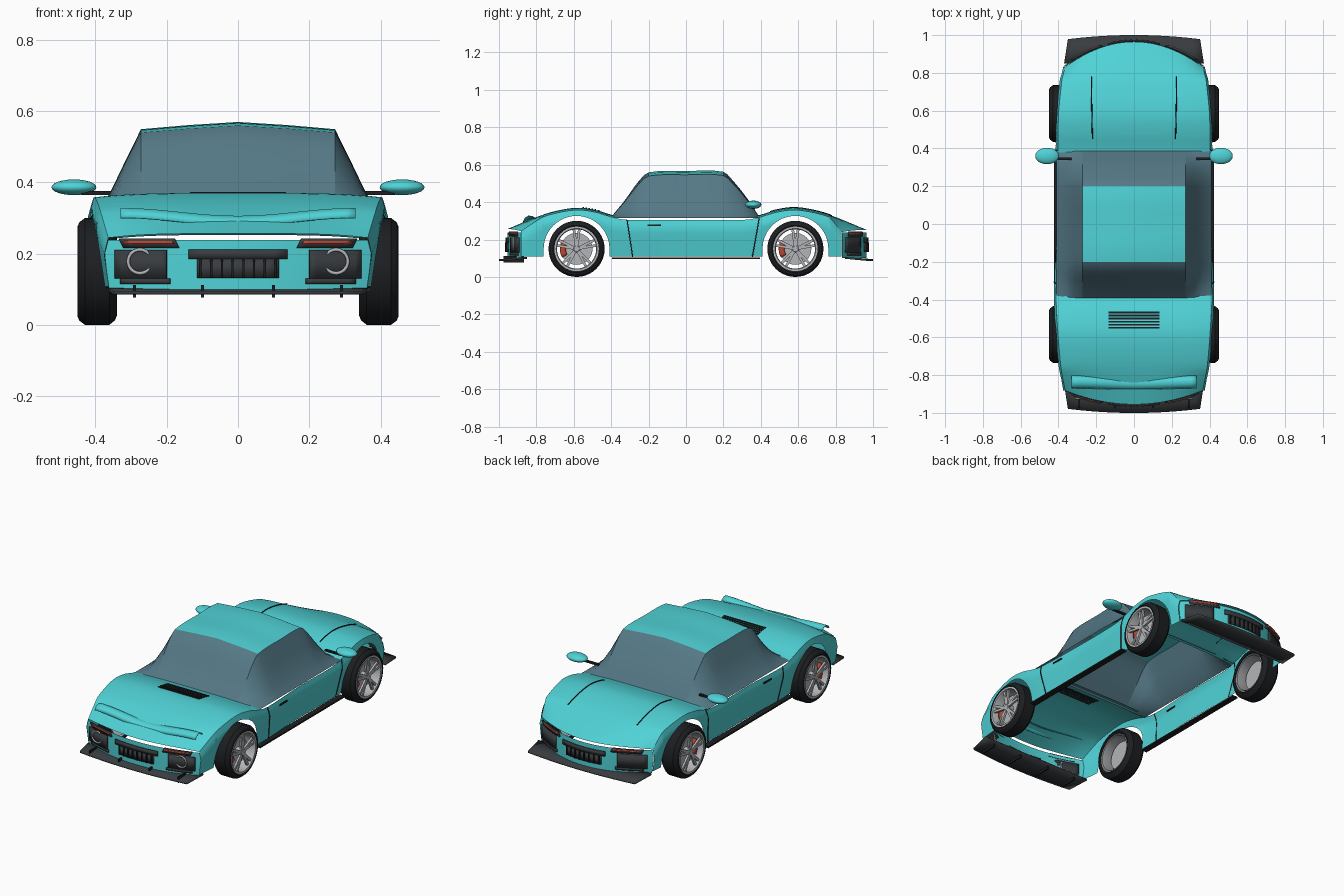
import bpy, bmesh, math

if "Cube" in bpy.data.objects:
    bpy.data.objects.remove(bpy.data.objects["Cube"])

def mat(name, *c):
    m = bpy.data.materials.new(name)
    m.diffuse_color = (*c, 1)
    m.use_nodes = True
    m.node_tree.nodes["Principled BSDF"].inputs["Base Color"].default_value = m.diffuse_color
    return m

PAINT = mat("teal_paint", .08, .65, .68)
GLASS = mat("tinted_glass", .09, .19, .24)
BLACK = mat("black_trim", .012, .013, .015)
DARK = mat("dark_panel", .04, .045, .05)
RED = mat("red", .5, .06, .03)
METAL = mat("metal", .45, .46, .48)

def finish(name, bm, m, angle=40):
    bmesh.ops.remove_doubles(bm, verts=bm.verts, dist=1e-5)
    bmesh.ops.recalc_face_normals(bm, faces=bm.faces)
    me = bpy.data.meshes.new(name)
    bm.to_mesh(me)
    bm.free()
    me.materials.append(m)
    o = bpy.data.objects.new(name, me)
    bpy.context.collection.objects.link(o)
    bpy.ops.object.select_all(action='DESELECT')
    o.select_set(True)
    bpy.context.view_layer.objects.active = o
    bpy.ops.object.shade_smooth_by_angle(angle=math.radians(angle))
    return o

def grid(name, us, vs, f, m, thick=0, angle=40):
    """Surface through f(u, v) over two lists of parameters."""
    bm = bmesh.new()
    rows = [[bm.verts.new(f(u, v)) for u in us] for v in vs]
    for a, b in zip(rows, rows[1:]):
        for i in range(len(us) - 1):
            bm.faces.new((a[i], a[i + 1], b[i + 1], b[i]))
    o = finish(name, bm, m, angle)
    if thick:
        mod = o.modifiers.new("thickness", 'SOLIDIFY')
        mod.thickness, mod.offset = thick, 0
    return o

def box(name, c, size, m, rx=0):
    bpy.ops.mesh.primitive_cube_add(size=1, location=c, rotation=(rx, 0, 0))
    o = bpy.context.object
    o.name, o.scale = name, size
    o.data.materials.append(m)
    return o

def tube(name, pts, r, m):
    cu = bpy.data.curves.new(name, 'CURVE')
    cu.dimensions, cu.bevel_depth, cu.bevel_resolution = '3D', r, 1
    sp = cu.splines.new('POLY')
    sp.points.add(len(pts) - 1)
    for p, q in zip(sp.points, pts):
        p.co = (*q, 1)
    cu.materials.append(m)
    o = bpy.data.objects.new(name, cu)
    bpy.context.collection.objects.link(o)

def lin(a, b, n):
    return [a + (b - a) * i / n for i in range(n + 1)]

def interp(tab, x):
    """Smooth (Hermite) curve through (x, value) pairs."""
    x = min(max(x, tab[0][0]), tab[-1][0])
    i = next(k for k in range(len(tab) - 1) if x <= tab[k + 1][0])
    def slope(k):
        a, b = tab[max(k - 1, 0)], tab[min(k + 1, len(tab) - 1)]
        return (b[1] - a[1]) / (b[0] - a[0])
    (x0, y0), (x1, y1) = tab[i], tab[i + 1]
    h = x1 - x0
    t = (x - x0) / h
    return (y0 * (2*t**3 - 3*t*t + 1) + h * slope(i) * (t**3 - 2*t*t + t)
            + y1 * (3*t*t - 2*t**3) + h * slope(i + 1) * (t**3 - t*t))

# Body shape: plan half width, top height, wheel-arch cut-out
WIDTH = [(-.955, .375), (-.75, .4), (-.58, .415), (-.38, .425), (0, .412), (.35, .415), (.58, .412), (.75, .395), (.965, .375)]
TOP = [(0, .317), (.32, .317), (.4, .333), (.48, .357), (.58, .37), (.7, .352), (.8, .32), (.965, .252)]
DROP, END, AXLE, ARCH = {1: .13, -1: .075}, {1: .965, -1: -.955}, .585, .176

def body_y(Y, u):
    s = 1 if Y > 0 else -1
    return Y - s * DROP[s] * u * u * max(0, (abs(Y) - .765) / .195)

def side_x(Y, depth):
    k = .97 + .03 * min(depth / .045, 1) - .075 * max(0, (depth - .045) / .2)
    return interp(WIDTH, Y) * k

def side_z(Y, t):
    d, bottom = abs(abs(Y) - AXLE), .108
    if d < ARCH:
        bottom = .15 + math.sqrt(ARCH**2 - d * d)
    top = interp(TOP, abs(Y)) - .012
    return top + (bottom - top) * t, top

def hood(u, Y):
    z = interp(TOP, abs(Y)) - .012 * u**4
    return (u * interp(WIDTH, Y) * .97, body_y(Y, u), z)

for s, label in ((1, "front_hood"), (-1, "rear_deck")):
    grid(label, lin(-1, 1, 24), lin(.37 * s, END[s], 24), hood, PAINT)

arch = [.15]
for s in (-1, 1):
    arch += [s * (AXLE + ARCH * math.sin(a)) for a in lin(-math.pi / 2, math.pi / 2, 24)]
    arch += [s * (AXLE + k * (ARCH + .0006)) for k in (-1, 1)]
    arch += lin(s * .79, END[s], 5)
Ys = sorted(arch + lin(-.35, .35, 14))
for sx in (-1, 1):
    def side(t, Y):
        z, top = side_z(Y, t)
        return (sx * side_x(Y, top - z), body_y(Y, 1), z)
    grid("body_side", [0, .1, .2, .35, .5, .75, 1], Ys, side, PAINT, angle=60)

# Cabin: one surface split into roof, screens and side windows
RISE = [(-.4, .005), (-.33, .09), (-.25, .2), (-.2, .243), (0, .25), (.2, .246), (.25, .2), (.33, .1), (.39, .008)]
XS = [0, .14, .272, .317, .362, .41]
PROF = [1, .965, .92, .56, .19, 0]
def cabin(i, y):
    k = abs(i)
    return (math.copysign(XS[k], i), y, .316 + PROF[k] * interp(RISE, y))
mid = [-2, -1, 0, 1, 2]
grid("roof", mid, lin(-.2, .2, 8), cabin, PAINT)
grid("windscreen", mid, lin(.2, .39, 8), cabin, GLASS)
grid("rear_window", mid, lin(-.4, -.2, 8), cabin, GLASS)
for r in ([-5, -4, -3, -2], [2, 3, 4, 5]):
    grid("side_window", r, lin(-.4, -.2, 8) + lin(-.15, .15, 6) + lin(.2, .39, 8), cabin, GLASS)

# End fascias: painted shell, dark pockets, grille, lamps, lower plate
def end_y(x, s, off=0):
    return END[s] - s * DROP[s] * (x / .365)**2 + s * off

for s in (-1, 1):
    def patch(name, x0, x1, z0, z1, m, off, shear=0):
        grid(name, lin(x0, x1, 8), [z0, z1],
             lambda x, z: (x + shear * (z - z0), end_y(x, s, off), z), m, .008)
    def fascia(u, z):
        x = u * side_x(END[s], .24 - z)
        return (x, end_y(u * .365, s), z)
    grid("end_fascia", lin(-1, 1, 20), [.1, .15, .2, .238], fascia, PAINT)
    patch("grille_bar", -.138, .138, .185, .212, DARK, .006)
    patch("grille_back", -.115, .115, .132, .185, DARK, .003)
    for x in lin(-.105, .105, 7):
        box("grille_slat", (x, end_y(x, s, .008), .158), (.006, .012, .05), BLACK)
    for k in (-1, 1):
        patch("side_pocket", .2 * k, .345 * k, .13, .21, DARK, .005)
        patch("pocket_foot", .19 * k, .33 * k, .115, .13, DARK, .005)
        patch("lamp_housing", .165 * k, .32 * k, .216, .242, DARK, .004, .5 * k)
        patch("lamp_strip", .18 * k, .315 * k, .227, .235, RED, .01, .5 * k)
    z0 = .09
    grid("lower_plate", lin(-1, 1, 16), [0, .5, 1],
         lambda u, v: (u * (.35 + .02 * (1 - v)), s * (.85 + .15 * v - .022 * v * u * u),
                       z0 + .012 * (1 - v)), DARK, .01)
for x in (-.29, -.1, .1, .29):
    box("diffuser_fin", (x, -.92, .095), (.008, .11, .035), BLACK)
for k in (-1, 1):
    bpy.ops.mesh.primitive_torus_add(location=(.275 * k, end_y(.275, -1, .012), .178), rotation=(math.pi / 2, 0, 0),
                                     major_radius=.033, minor_radius=.005, major_segments=32, minor_segments=8)
    bpy.context.object.name = "exhaust_ring"
    bpy.context.object.data.materials.append(METAL)
    bpy.ops.object.shade_smooth()

# Curved tail spoiler and deck vents
SPOIL = [(-.868, .3), (-.86, .316), (-.842, .326), (-.82, .324), (-.803, .31)]
def spoiler(x, i):
    dip = .022 * math.cos(x / .33 * math.pi / 2)**2
    return (x, SPOIL[i][0] - dip * .4, SPOIL[i][1] - dip)
grid("tail_spoiler", lin(-.33, .33, 24), range(5), spoiler, PAINT, .004)
for y in lin(-.55, -.468, 5):
    box("deck_vent", (0, y, interp(TOP, -y) + .001), (.27, .009, .006), BLACK)

# Seams, door handles, sills, mirrors
for k in (-1, 1):
    tube("hood_seam", [(k * (.22 + .006 * math.sin((y - .45) * 4)), y, interp(TOP, y) + .001) for y in lin(.45, .78, 14)], .003, BLACK)
    for (ya, yb) in ((.355, .392), (-.285, -.315)):
        pts = []
        for t in lin(0, 1, 8):
            Y = yb + (ya - yb) * t
            z, top = side_z(Y, t)
            pts.append((k * (side_x(Y, top - z) + .0005), Y, z))
        tube("door_seam", pts, .003, BLACK)
    box("door_handle", (k * .414, -.17, .275), (.01, .07, .008), BLACK)
    box("side_sill", (k * .405, 0, .1), (.035, .79, .009), BLACK)
    box("mirror_arm", (k * .385, .345, .37), (.11, .014, .01), BLACK)
    bpy.ops.mesh.primitive_uv_sphere_add(segments=24, ring_count=12, radius=1, location=(k * .46, .36, .386))
    o = bpy.context.object
    o.name, o.scale = "mirror", (.063, .043, .022)
    o.data.materials.append(PAINT)
    bpy.ops.object.shade_smooth()

# Wheels: lathed tyre, rim and brake disc, five twin spokes, caliper
TYRE = [(-.05, .116), (-.055, .125), (-.05, .137), (-.034, .15), (.034, .15), (.05, .138), (.055, .126), (.05, .116)]
RIM = [(-.048, .116), (.048, .116), (.054, .119), (.054, .109), (.045, .105), (-.048, .105)]
DISC = [(.0, .0), (.0, .085), (.01, .085), (.01, .0)]
HUB = [(.01, .022), (.043, .022), (.048, .015), (.048, .0)]
for sx in (-1, 1):
    for wy in (-AXLE, AXLE):
        c = (sx * .395, wy, .15)
        def lathe(name, prof, m):
            grid(name, lin(0, math.tau, 40), range(len(prof)),
                 lambda a, i: (c[0] + sx * prof[i][0], c[1] + prof[i][1] * math.sin(a), c[2] + prof[i][1] * math.cos(a)), m, angle=30)
        lathe("tyre", TYRE, BLACK)
        lathe("wheel_rim", RIM, METAL)
        lathe("brake_disc", DISC, METAL)
        lathe("wheel_hub", HUB, METAL)
        for i in range(5):
            for d in (-.14, .14):
                a = math.tau * i / 5 + d
                box("wheel_spoke", (c[0] + sx * .041, wy - .062 * math.sin(a), .15 + .062 * math.cos(a)),
                    (.012, .014, .094), METAL, a)
        grid("brake_caliper", lin(-.55, .55, 6), [.058, .09],
             lambda a, r: (c[0] + sx * .018, wy - r * math.cos(a), .15 + r * math.sin(a)), RED, .02)
